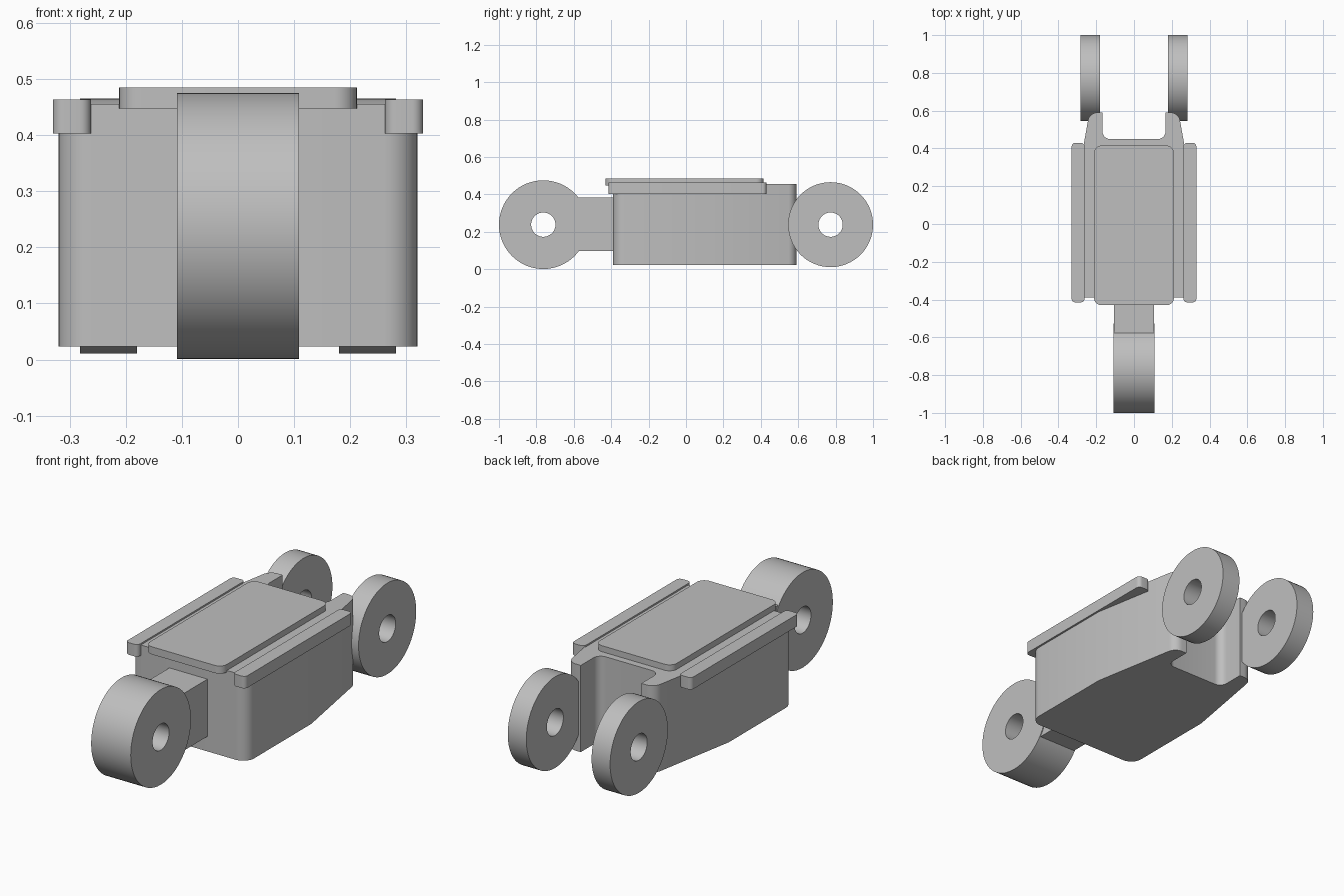
import bpy, bmesh, math
from mathutils import Vector

if "Cube" in bpy.data.objects:
    bpy.data.objects.remove(bpy.data.objects["Cube"])

grey = bpy.data.materials.new("plain grey")
grey.use_nodes = True
colour = (0.52, 0.52, 0.52, 1)
grey.diffuse_color = colour
grey.node_tree.nodes["Principled BSDF"].inputs["Base Color"].default_value = colour


def finish(name, bm):
    bmesh.ops.recalc_face_normals(bm, faces=bm.faces)
    mesh = bpy.data.meshes.new(name)
    bm.to_mesh(mesh)
    bm.free()
    mesh.materials.append(grey)
    obj = bpy.data.objects.new(name, mesh)
    bpy.context.collection.objects.link(obj)
    bpy.ops.object.select_all(action="DESELECT")
    obj.select_set(True)
    bpy.context.view_layer.objects.active = obj
    bpy.ops.object.shade_smooth_by_angle(angle=math.radians(30))
    return obj


def rounded(corners, steps=8):
    """Outline from (x, y, radius) corners, each replaced by a circular arc."""
    out = []
    for i, (x, y, r) in enumerate(corners):
        p = Vector((x, y))
        if r == 0:
            out.append(p)
            continue
        a = (Vector(corners[i - 1][:2]) - p).normalized()
        b = (Vector(corners[(i + 1) % len(corners)][:2]) - p).normalized()
        half = a.angle(b) / 2
        centre = p + (a + b).normalized() * (r / math.sin(half))
        start = p + a * (r / math.tan(half)) - centre
        end = p + b * (r / math.tan(half)) - centre
        sweep = math.pi - 2 * half
        for k in range(steps + 1):
            t = k / steps
            out.append(centre + (start * math.sin((1 - t) * sweep)
                                 + end * math.sin(t * sweep)) / math.sin(sweep))
    return out


def prism(name, corners, z0, z1):
    bm = bmesh.new()
    face = bm.faces.new([bm.verts.new((p.x, p.y, z0)) for p in rounded(corners)])
    top = bmesh.ops.extrude_face_region(bm, geom=[face], use_keep_orig=True)
    verts = [g for g in top["geom"] if isinstance(g, bmesh.types.BMVert)]
    bmesh.ops.translate(bm, verts=verts, vec=(0, 0, z1 - z0))
    return finish(name, bm)


def slab(name, x0, x1, y0, y1, z0, z1, r):
    return prism(name, [(x0, y0, r), (x1, y0, r), (x1, y1, r), (x0, y1, r)], z0, z1)


def wheel(name, x0, x1, y, z, radius, hole):
    """Ring turned about an axis parallel to x."""
    bm = bmesh.new()
    section = [(x0, hole), (x1, hole), (x1, radius), (x0, radius)]
    vs = [bm.verts.new((x, y, z + r)) for x, r in section]
    edges = [bm.edges.new((vs[i], vs[(i + 1) % 4])) for i in range(4)]
    bmesh.ops.spin(bm, geom=vs + edges, cent=(0, y, z), axis=(1, 0, 0),
                   angle=math.tau, steps=64)
    bmesh.ops.remove_doubles(bm, verts=bm.verts, dist=0.0005)
    return finish(name, bm)


# Body: straight sides, tapered rear and an open slot between two prongs
half = [(0.32, -0.39, 0.06), (0.32, 0.12, 0), (0.236, 0.59, 0.05),
        (0.167, 0.59, 0), (0.167, 0.45, 0.04)]
prism("body", half + [(-x, y, r) for x, y, r in reversed(half)], 0.023, 0.455)

# Lid and side rails
slab("lid", -0.212, 0.212, -0.43, 0.415, 0.447, 0.485, 0.04)
for side, s in (("left", 1), ("right", -1)):
    x0, x1 = sorted((s * 0.262, s * 0.33))
    slab(side + "_rail", x0, x1, -0.415, 0.43, 0.403, 0.463, 0.02)
    x0, x1 = sorted((s * 0.18, s * 0.282))
    wheel(side + "_back_wheel", x0, x1, 0.773, 0.238, 0.227, 0.065)

# Front arm and wheel
slab("front_arm", -0.105, 0.105, -0.58, -0.37, 0.098, 0.383, 0)
wheel("front_wheel", -0.109, 0.109, -0.763, 0.238, 0.237, 0.065)
